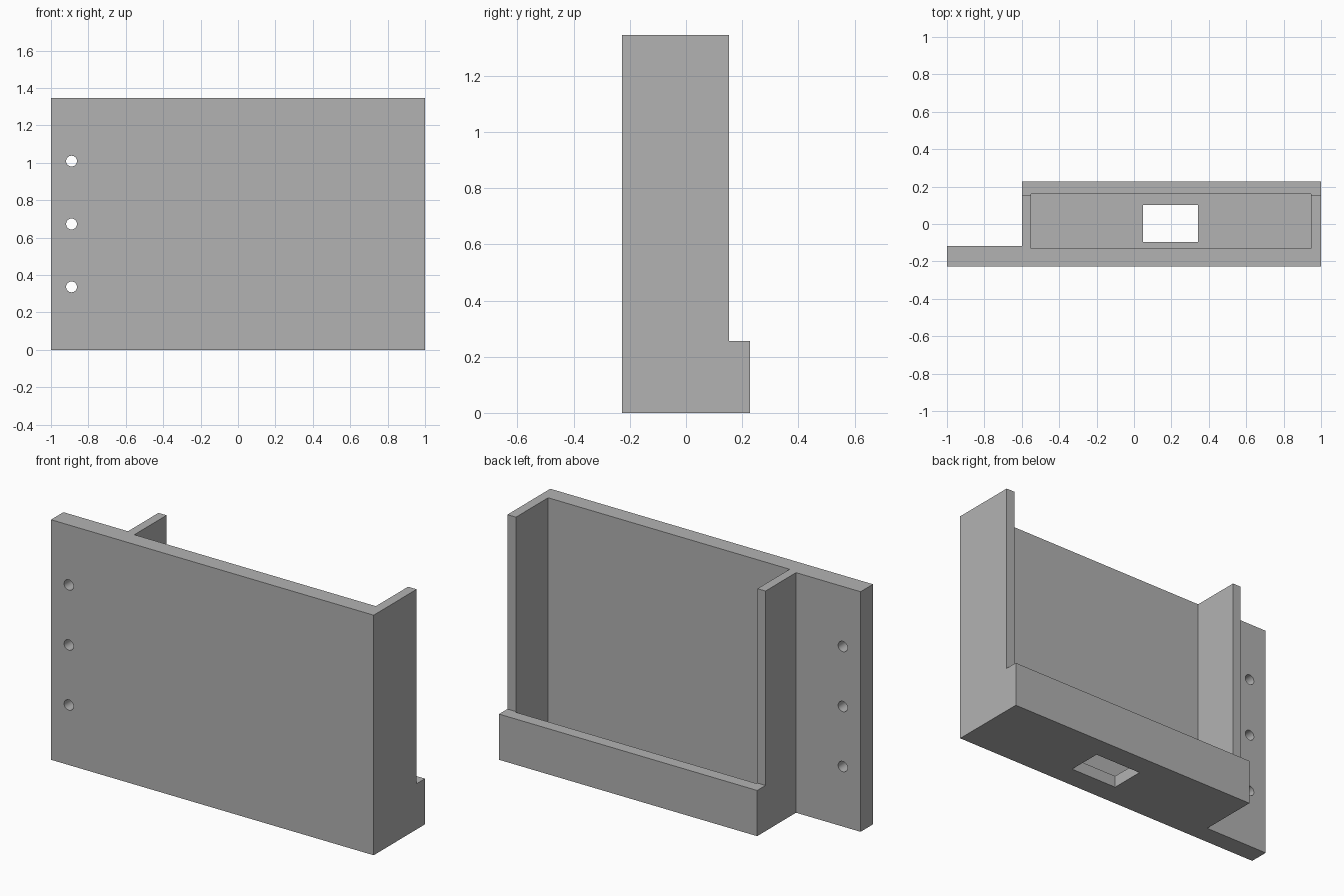
import bpy, bmesh, math
from mathutils import Matrix, Vector

if "Cube" in bpy.data.objects:
    bpy.data.objects.remove(bpy.data.objects["Cube"], do_unlink=True)

HEIGHT, DEPTH = 1.345, 0.227

grey = bpy.data.materials.new("plain grey")
grey.use_nodes = True
grey.diffuse_color = (0.448, 0.448, 0.448, 1)
grey.node_tree.nodes["Principled BSDF"].inputs["Base Color"].default_value = grey.diffuse_color


def finish(name, bm):
    bmesh.ops.recalc_face_normals(bm, faces=bm.faces)
    mesh = bpy.data.meshes.new(name)
    bm.to_mesh(mesh)
    bm.free()
    mesh.materials.append(grey)
    ob = bpy.data.objects.new(name, mesh)
    bpy.context.collection.objects.link(ob)
    return ob


def box(name, low, high):
    low, high = Vector(low), Vector(high)
    bm = bmesh.new()
    size = Matrix.Diagonal((high - low).to_4d())
    bmesh.ops.create_cube(bm, size=1, matrix=Matrix.Translation((low + high) / 2) @ size)
    return finish(name, bm)


def cut(target, cutter):
    mod = target.modifiers.new("cut", "BOOLEAN")
    mod.operation, mod.solver, mod.object = "DIFFERENCE", "EXACT", cutter
    bpy.context.view_layer.objects.active = target
    bpy.ops.object.modifier_apply(modifier=mod.name)
    bpy.data.objects.remove(cutter, do_unlink=True)


# Body with mounting flange, extruded from its plan outline
outline = [(-1, -DEPTH), (1, -DEPTH), (1, DEPTH), (-0.6, DEPTH), (-0.6, -0.117), (-1, -0.117)]
bm = bmesh.new()
base = bm.faces.new([bm.verts.new((x, y, 0)) for x, y in outline])
top = bmesh.ops.extrude_face_region(bm, geom=[base])["geom"]
bmesh.ops.translate(bm, vec=(0, 0, HEIGHT), verts=[v for v in top if isinstance(v, bmesh.types.BMVert)])
holder = finish("wall_holder", bm)

# Open pocket, then the step above the rear lip, then the slot in the floor
cut(holder, box("pocket_cutter", (-0.55, -0.132, 0.067), (0.947, 0.16, 2)))
cut(holder, box("step_cutter", (-0.8, 0.153, 0.256), (1.2, 0.5, 2)))
cut(holder, box("floor_slot_cutter", (0.048, -0.097, -0.2), (0.342, 0.102, 0.2)))

# Three screw holes through the flange
for i in (1, 2, 3):
    bm = bmesh.new()
    place = Matrix.Translation((-0.89, -0.17, HEIGHT * i / 4)) @ Matrix.Rotation(math.pi / 2, 4, "X")
    bmesh.ops.create_cone(bm, cap_ends=True, segments=32, radius1=0.029, radius2=0.029, depth=0.4, matrix=place)
    cut(holder, finish("screw_hole_cutter", bm))

# Smooth hole walls, sharp edges elsewhere
holder.select_set(True)
bpy.context.view_layer.objects.active = holder
bpy.ops.object.shade_smooth_by_angle(angle=math.radians(30))
